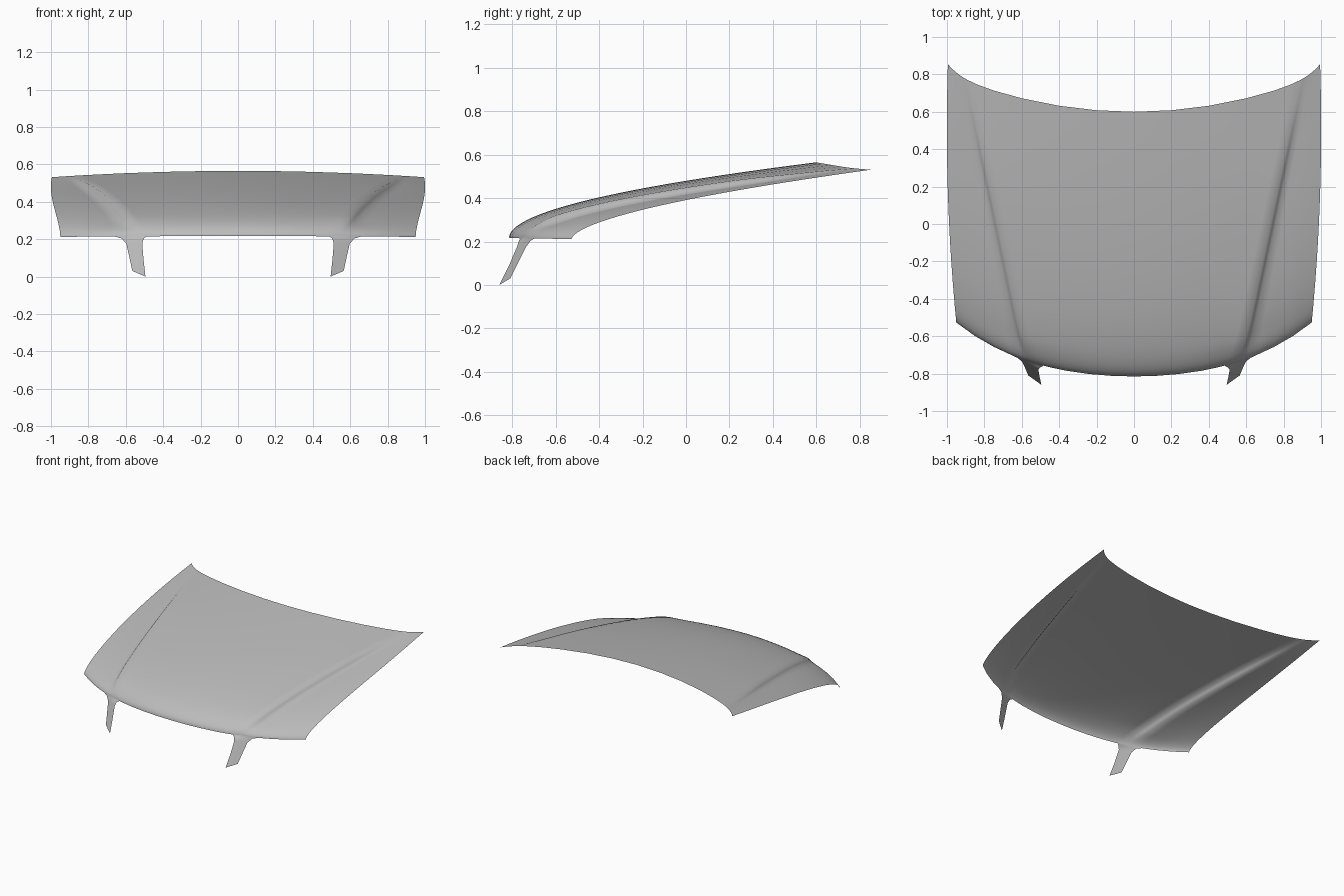
import bpy
import bmesh
import math

if "Cube" in bpy.data.objects:
    bpy.data.objects.remove(bpy.data.objects["Cube"], do_unlink=True)

ROWS = 26
CREASE_IN, CREASE_OUT, SIDE = 0.52, 0.60, 0.95

# Half-panel columns: x at the nose, x at the rear edge, pinch behind the nose
COLUMNS = [
    (0, 0, 0), (0.12, 0.2, 0), (0.24, 0.4, 0), (0.36, 0.6, 0), (0.44, 0.75, 0),
    (0.485, 0.84, 0.03), (CREASE_IN, 0.89, 0.055), (0.56, 0.905, 0.03),
    (CREASE_OUT, 0.92, 0.008), (0.66, 0.935, 0), (0.75, 0.955, 0),
    (0.85, 0.975, 0), (SIDE, 0.995, 0),
]

# Leg rows below the nose: inner corner, outer corner
LEG_ROWS = [
    ((0.502, -0.768, 0.207), (0.622, -0.716, 0.204)),
    ((0.512, -0.777, 0.18), (0.597, -0.737, 0.175)),
    ((0.505, -0.815, 0.09), (0.58, -0.775, 0.1)),
    ((0.495, -0.86, 0), (0.565, -0.81, 0.03)),
]


def mix(a, b, t):
    return a + (b - a) * t


def crease_offset(x):
    """Raise the middle panel and lower the outer panels beside the crease."""
    if x <= CREASE_IN:
        return 0.013 * (x / CREASE_IN) ** 3
    if x >= CREASE_OUT:
        return -0.011 * (SIDE - x) / (SIDE - CREASE_OUT)
    return 0


def panel_point(nose_x, rear_x, pinch, s):
    """Point at fraction s from the nose edge to the rear edge of a column."""
    outer = max(0, (nose_x - CREASE_OUT) / (SIDE - CREASE_OUT))
    x = mix(nose_x + pinch, rear_x, s) - pinch * math.exp(-s / 0.04)
    x += 0.09 * outer * s * (1 - s)
    nose_y = -0.815 + 0.22 * nose_x ** 2 + 0.11 * nose_x ** 4
    rear_y = 0.6 + 0.2 * rear_x ** 2 + 0.06 * rear_x ** 14
    nose_z = 0.218 - 0.006 * nose_x
    rear_z = 0.565 - 0.034 * rear_x ** 2
    curve = s ** (0.51 + 0.09 * (nose_x / SIDE) ** 2)
    fade = min(1, s / 0.08) * min(1, (1 - s) / 0.35)
    z = mix(nose_z, rear_z, curve) + crease_offset(nose_x) * fade
    return x, mix(nose_y, rear_y, s), z


def bridge(bm, low, high):
    for i in range(len(low) - 1):
        bm.faces.new((low[i], low[i + 1], high[i + 1], high[i]))


bm = bmesh.new()

# Curved panel
grid = []
for r in range(ROWS + 1):
    s = (r / ROWS) ** 2.2
    grid.append([bm.verts.new(panel_point(*col, s)) for col in COLUMNS])
for low, high in zip(grid, grid[1:]):
    bridge(bm, low, high)

# Leg continuing the crease below the nose
upper = grid[0][5:10]
for inner, outer in LEG_ROWS:
    lower = []
    for i in range(len(upper)):
        t = i / (len(upper) - 1)
        lower.append(bm.verts.new([mix(a, b, t) for a, b in zip(inner, outer)]))
    bridge(bm, lower, upper)
    upper = lower

mesh = bpy.data.meshes.new("hood_panel")
bm.to_mesh(mesh)
bm.free()
hood = bpy.data.objects.new("hood_panel", mesh)
bpy.context.collection.objects.link(hood)

# Other half
mirror = hood.modifiers.new("Mirror", "MIRROR")
mirror.use_axis[0] = True
mirror.use_clip = True

# Plain grey paint
grey = bpy.data.materials.new("grey_paint")
grey.use_nodes = True
colour = (0.5, 0.5, 0.5, 1)
grey.diffuse_color = colour
grey.node_tree.nodes["Principled BSDF"].inputs["Base Color"].default_value = colour
mesh.materials.append(grey)

for polygon in mesh.polygons:
    polygon.use_smooth = True
